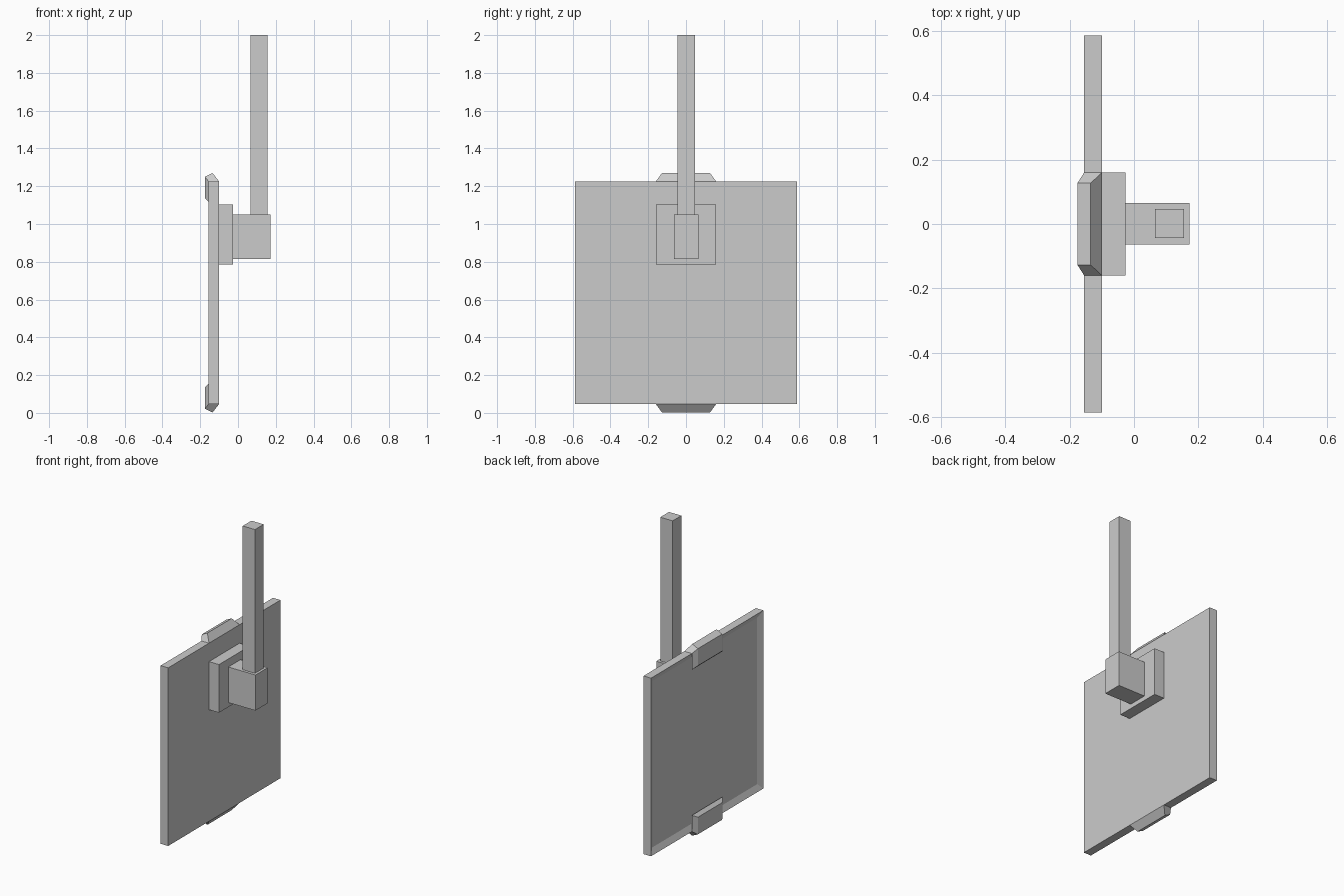
import bpy, bmesh

if "Cube" in bpy.data.objects:
    bpy.data.objects.remove(bpy.data.objects["Cube"])


def finish(name, bm):
    bmesh.ops.recalc_face_normals(bm, faces=bm.faces[:])
    mesh = bpy.data.meshes.new(name)
    bm.to_mesh(mesh)
    bm.free()
    ob = bpy.data.objects.new(name, mesh)
    bpy.context.collection.objects.link(ob)
    return ob


def box_bm(x, y, z):
    # x, y, z are (min, max) ranges
    bm = bmesh.new()
    bmesh.ops.create_cube(bm, size=1)
    for v in bm.verts:
        v.co = [r[0] + (c + 0.5) * (r[1] - r[0]) for c, r in zip(v.co, (x, y, z))]
    return bm


BOTTOM, TOP = 0.047, 1.225
FACE, REAR = -0.155, -0.10

# Square panel with a shallow recess on its -x face
bm = box_bm((FACE, REAR), (-0.587, 0.587), (BOTTOM, TOP))
bm.normal_update()
front = min(bm.faces, key=lambda f: f.calc_center_median().x)
bmesh.ops.inset_region(bm, faces=[front], thickness=0.055)
for v in front.verts:
    v.co.x += 0.018
finish("panel", bm)

# Mounting plate, bracket block and hanging post
finish("mounting_plate", box_bm((REAR, -0.027), (-0.16, 0.16), (0.785, 1.103)))
finish("bracket_block", box_bm((-0.027, 0.172), (-0.063, 0.065), (0.815, 1.05)))
finish("hanging_post", box_bm((0.065, 0.155), (-0.044, 0.047), (1.05, 2.0)))


def clip(name, flip):
    # Chamfered hook over the panel edge: wide base line, narrower outer line
    base = [(REAR, TOP), (FACE, TOP), (FACE, 1.117)]
    outer = [(-0.135, 1.27), (-0.176, 1.25), (-0.176, 1.137)]
    bm = bmesh.new()

    def row(points, y):
        return [bm.verts.new((x, y, BOTTOM + TOP - z if flip else z)) for x, z in points]

    bl, br = row(base, 0.16), row(base, -0.16)
    ol, orr = row(outer, 0.127), row(outer, -0.127)
    for i in range(2):
        for a, b in ((bl, ol), (ol, orr), (orr, br), (br, bl)):
            bm.faces.new((a[i], a[i + 1], b[i + 1], b[i]))
    for i in (0, 2):
        bm.faces.new((bl[i], ol[i], orr[i], br[i]))
    finish(name, bm)


clip("top_clip", False)
clip("bottom_clip", True)
